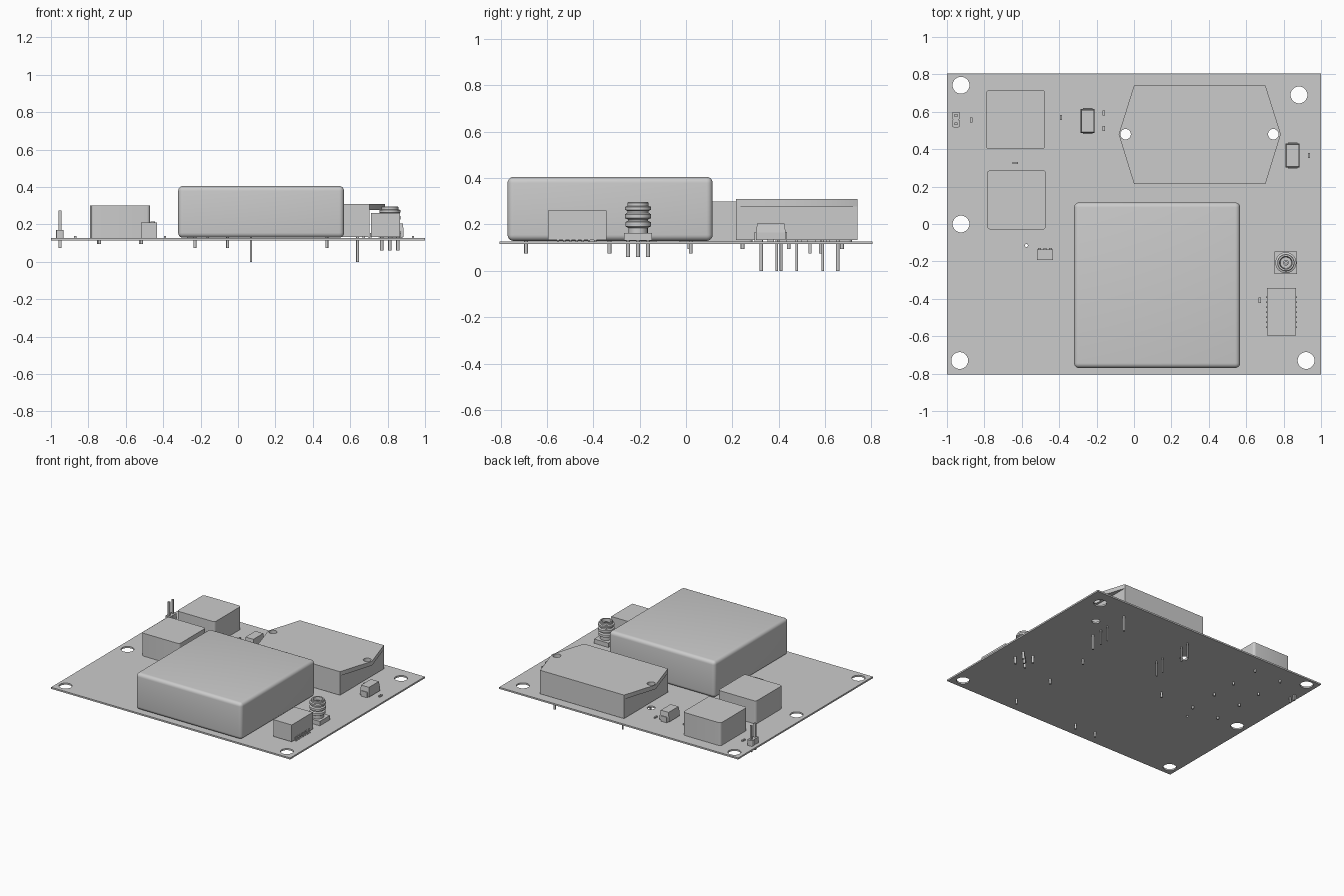
import bpy, bmesh, math
from mathutils import Matrix

if "Cube" in bpy.data.objects:
    bpy.data.objects.remove(bpy.data.objects["Cube"])

BOARD = 0.127  # top surface of the circuit board


def finish(name, bm):
    bmesh.ops.recalc_face_normals(bm, faces=bm.faces)
    me = bpy.data.meshes.new(name)
    bm.to_mesh(me)
    bm.free()
    ob = bpy.data.objects.new(name, me)
    bpy.context.collection.objects.link(ob)
    return ob


def add_box(bm, x0, x1, y0, y1, z0, z1):
    m = Matrix.Translation(((x0 + x1) / 2, (y0 + y1) / 2, (z0 + z1) / 2)) @ \
        Matrix.Diagonal((x1 - x0, y1 - y0, z1 - z0, 1))
    return bmesh.ops.create_cube(bm, size=1, matrix=m)["verts"]


def box(name, *dims, r=0, upright_only=False, taper=0):
    bm = bmesh.new()
    add_box(bm, *dims)
    cx, cy = (dims[0] + dims[1]) / 2, (dims[2] + dims[3]) / 2
    if r:
        edges = [e for e in bm.edges if not upright_only
                 or abs(e.verts[0].co.z - e.verts[1].co.z) > 1e-4]
        bmesh.ops.bevel(bm, geom=edges, offset=r, segments=5, profile=0.5, affect='EDGES')
    if taper:
        for v in bm.verts:
            if v.co.z > dims[5] - 1e-4:
                v.co.x -= math.copysign(taper, v.co.x - cx)
                v.co.y -= math.copysign(taper, v.co.y - cy)
    return finish(name, bm)


def pins(name, points, r, z0, z1, sides=12):
    bm = bmesh.new()
    for x, y in points:
        bmesh.ops.create_cone(bm, cap_ends=True, segments=sides, radius1=r, radius2=r,
                              depth=z1 - z0, matrix=Matrix.Translation((x, y, (z0 + z1) / 2)))
    return finish(name, bm)


def plate(name, outline, holes, z0, z1):
    cu = bpy.data.curves.new(name + "_curve", 'CURVE')
    cu.dimensions, cu.fill_mode, cu.extrude = '2D', 'BOTH', (z1 - z0) / 2
    loops = [outline] + [[(x + r * math.cos(i * math.tau / 40), y + r * math.sin(i * math.tau / 40))
                          for i in range(40)] for x, y, r in holes]
    for loop in loops:
        s = cu.splines.new('POLY')
        s.points.add(len(loop) - 1)
        for p, (x, y) in zip(s.points, loop):
            p.co = (x, y, 0, 1)
        s.use_cyclic_u = True
    tmp = bpy.data.objects.new(name + "_tmp", cu)
    bpy.context.collection.objects.link(tmp)
    bpy.context.view_layer.update()
    me = bpy.data.meshes.new_from_object(tmp.evaluated_get(bpy.context.evaluated_depsgraph_get()))
    bpy.data.objects.remove(tmp)
    bm = bmesh.new()
    bm.from_mesh(me)
    bmesh.ops.remove_doubles(bm, verts=bm.verts, dist=1e-5)
    bmesh.ops.translate(bm, verts=bm.verts, vec=(0, 0, (z0 + z1) / 2))
    return finish(name, bm)


def lathe(name, profile, x, y):
    bm = bmesh.new()
    verts = [bm.verts.new((x + r, y, z)) for r, z in profile]
    edges = [bm.edges.new(p) for p in zip(verts, verts[1:])]
    bmesh.ops.spin(bm, geom=verts + edges, cent=(x, y, 0), axis=(0, 0, 1),
                   angle=math.tau, steps=40)
    bmesh.ops.remove_doubles(bm, verts=bm.verts, dist=1e-5)
    return finish(name, bm)


# Circuit board with mounting holes
ear_holes = [(-0.045, 0.48, 0.028), (0.745, 0.48, 0.028)]
mounts = [(-0.925, 0.742, 0.045), (0.882, 0.69, 0.045), (-0.925, 0, 0.045),
          (-0.932, -0.73, 0.045), (0.92, -0.73, 0.045)]
plate("circuit_board", [(-1, -0.805), (1, -0.805), (1, 0.805), (-1, 0.805)],
      mounts + ear_holes + [(-0.575, -0.115, 0.008)], 0.115, BOARD)

# Large oscillator can and its pins
box("oscillator_can", -0.32, 0.567, -0.77, 0.115, 0.129, 0.405, r=0.026)
pins("oscillator_pins", [(-0.23, -0.69), (-0.055, -0.69), (0.475, -0.69),
                         (0.475, -0.33), (-0.23, 0.02), (0.475, 0.02)], 0.008, 0.075, 0.135)

# Power converter with triangular mounting ears
box("converter_body", 0, 0.703, 0.215, 0.74, 0.132, 0.28)
plate("converter_top_flange", [(0, 0.215), (0.703, 0.215), (0.785, 0.48), (0.703, 0.74),
                               (0, 0.74), (-0.082, 0.48)], ear_holes, 0.278, 0.31)
pins("converter_pins", [(0.07, y) for y in (0.325, 0.392, 0.59, 0.655)]
     + [(0.64, y) for y in (0.41, 0.478)], 0.006, 0, 0.14)
pins("converter_output_pins", [(0.64, 0.325), (0.64, 0.655)], 0.008, 0, 0.14)

# Two square filter cans
for i, (x, y) in enumerate([(-0.633, 0.558), (-0.628, 0.129)]):
    box(f"filter_can_{i + 1}", x - 0.158, x + 0.158, y - 0.158, y + 0.158, BOARD, 0.3,
        r=0.018, upright_only=True)
    pins(f"filter_pins_{i + 1}", [(x + dx, y + dy) for dx in (-0.112, 0.112)
                                  for dy in (-0.115, 0.115)], 0.008, 0.095, 0.13)

# Coaxial connector: flange, turned barrel, centre contact, legs
cx, cy = 0.812, -0.207
box("coax_flange", cx - 0.06, cx + 0.06, cy - 0.06, cy + 0.06, 0.13, 0.163)
lathe("coax_barrel", [(0, 0.16), (0.042, 0.16), (0.042, 0.185), (0.055, 0.192), (0.055, 0.21),
                      (0.044, 0.216), (0.044, 0.222), (0.056, 0.227), (0.056, 0.244),
                      (0.046, 0.25), (0.046, 0.258), (0.056, 0.263), (0.056, 0.276),
                      (0.046, 0.28), (0.046, 0.292), (0.043, 0.296), (0.034, 0.296),
                      (0.03, 0.24), (0, 0.24)], cx, cy)
lathe("coax_contact", [(0, 0.235), (0.015, 0.235), (0.015, 0.28), (0.006, 0.28),
                       (0.006, 0.26), (0, 0.26)], cx, cy)
pins("coax_legs", [(cx + a * 0.043, cy + b * 0.043) for a in (-1, 1) for b in (-1, 1)]
     + [(cx, cy)], 0.009, 0.06, 0.135)

# Small-outline chip with bent leads down both sides
box("chip_body", 0.712, 0.866, -0.595, -0.342, 0.133, 0.26)
bm = bmesh.new()
for i in range(7):
    y = -0.552 + i * 0.0267
    for s in (-1, 1):
        root, bend, foot = [0.789 + s * d for d in (0.07, 0.08, 0.09)]
        add_box(bm, *sorted((root, bend)), y - 0.005, y + 0.005, 0.147, 0.155)
        add_box(bm, *sorted((bend - s * 0.004, bend + s * 0.002)), y - 0.005, y + 0.005, BOARD, 0.155)
        add_box(bm, *sorted((bend, foot)), y - 0.005, y + 0.005, BOARD, 0.133)
finish("chip_leads", bm)

# Two-pin header
box("header_base_a", -0.972, -0.932, 0.517, 0.558, BOARD, 0.17, r=0.008, upright_only=True)
box("header_base_b", -0.972, -0.932, 0.558, 0.6, BOARD, 0.17, r=0.008, upright_only=True)
for i, y in enumerate((0.535, 0.58)):
    box(f"header_pin_{i + 1}", -0.959, -0.945, y - 0.007, y + 0.007, 0.075, 0.275)

# Moulded surface-mount capacitors with end tabs
for i, (x, y) in enumerate([(-0.248, 0.55), (0.848, 0.366)]):
    box(f"capacitor_lower_{i + 1}", x - 0.038, x + 0.038, y - 0.064, y + 0.064, 0.133, 0.165)
    box(f"capacitor_upper_{i + 1}", x - 0.038, x + 0.038, y - 0.064, y + 0.064, 0.165, 0.204, taper=0.005)
    for s in (-1, 1):
        a, b = sorted((y + s * 0.035, y + s * 0.07))
        box(f"capacitor_tab_{i + 1}", x - 0.025, x + 0.025, a, b, BOARD, 0.135)
        a, b = sorted((y + s * 0.064, y + s * 0.07))
        box(f"capacitor_end_{i + 1}", x - 0.025, x + 0.025, a, b, BOARD, 0.168)

# Trimmer with a slotted screw and solder pads
box("trimmer_body", -0.519, -0.434, -0.193, -0.136, BOARD, 0.21)
pins("trimmer_screw", [(-0.455, -0.15)], 0.012, 0.2, 0.215, 20)
for x in (-0.505, -0.476, -0.447):
    box("trimmer_pad", x - 0.008, x + 0.008, -0.136, -0.128, BOARD, 0.16)

# Tiny chip resistors: body with a terminal at each end
for x, y, flat in [(-0.87, 0.556, 0), (-0.39, 0.57, 0), (-0.162, 0.594, 0), (-0.162, 0.511, 0),
                   (-0.635, 0.326, 1), (0.935, 0.366, 0), (0.672, -0.408, 0)]:
    hx, hy = (0.014, 0.006) if flat else (0.006, 0.014)
    box("resistor_body", x - hx * 0.95, x + hx * 0.95, y - hy * 0.95, y + hy * 0.95, BOARD, 0.136)
    for s in (-1, 1):
        ox, oy = (s * 0.01, 0) if flat else (0, s * 0.01)
        tx, ty = (0.004, 0.006) if flat else (0.006, 0.004)
        box("resistor_end", x + ox - tx, x + ox + tx, y + oy - ty, y + oy + ty, BOARD, 0.138)

# Smooth curved surfaces, keep corners crisp
meshes = [o for o in bpy.data.objects if o.type == 'MESH']
for o in meshes:
    o.select_set(True)
bpy.context.view_layer.objects.active = meshes[0]
bpy.ops.object.shade_smooth_by_angle(angle=math.radians(35))
